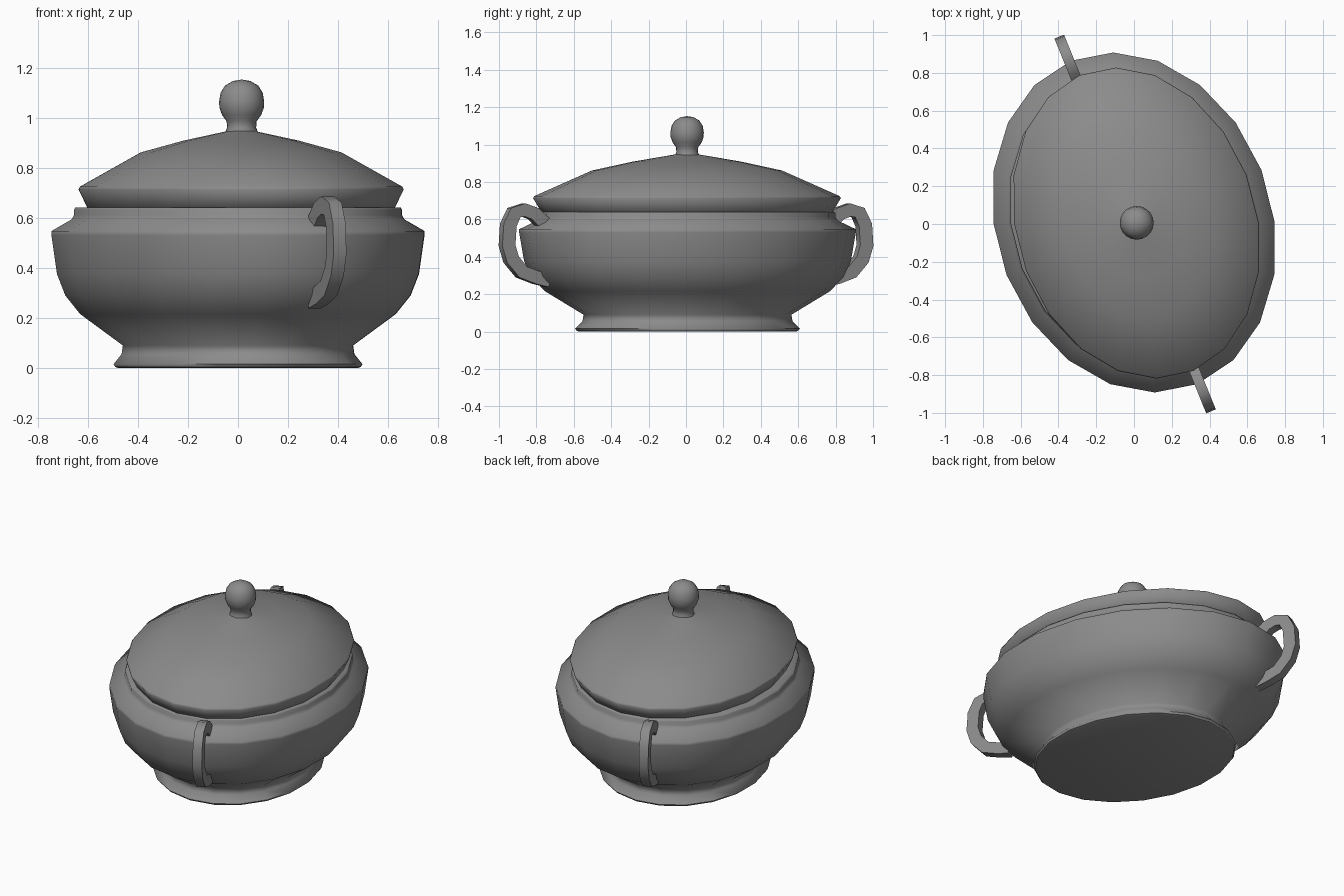
import bpy, bmesh, math
from mathutils import Vector

if "Cube" in bpy.data.objects:
    bpy.data.objects.remove(bpy.data.objects["Cube"])

# Dark grey glaze
glaze = bpy.data.materials.new("dark_grey")
glaze.diffuse_color = (.26, .26, .26, 1)
glaze.use_nodes = True
glaze.node_tree.nodes["Principled BSDF"].inputs["Base Color"].default_value = glaze.diffuse_color


def finish(name, bm):
    bmesh.ops.remove_doubles(bm, verts=bm.verts, dist=1e-5)
    bmesh.ops.recalc_face_normals(bm, faces=bm.faces)
    me = bpy.data.meshes.new(name)
    bm.to_mesh(me)
    bm.free()
    me.materials.append(glaze)
    ob = bpy.data.objects.new(name, me)
    bpy.context.collection.objects.link(ob)
    bpy.ops.object.select_all(action='DESELECT')
    ob.select_set(True)
    bpy.context.view_layer.objects.active = ob
    bpy.ops.object.shade_smooth_by_angle(angle=math.radians(72))
    return ob


def oval_lathe(name, profile, y_ratio, shear, centre, sides=20, cap_bottom=False):
    """Turn an (x radius, z) profile into a slanted oval form."""
    bm = bmesh.new()
    rings = []
    for r, z in profile:
        ring = []
        for i in range(sides):
            a = 2 * math.pi * i / sides
            y = r * y_ratio * math.cos(a)
            x = r * math.sin(a) - shear * y
            ring.append(bm.verts.new((centre[0] + x, centre[1] + y, z)))
        rings.append(ring)
    for lo, hi in zip(rings, rings[1:]):
        for i in range(sides):
            j = (i + 1) % sides
            bm.faces.new((lo[i], lo[j], hi[j], hi[i]))
    if cap_bottom:
        bm.faces.new(rings[0])
    bmesh.ops.dissolve_degenerate(bm, dist=1e-6, edges=bm.edges)
    return finish(name, bm)


def handle(name, side):
    """Sweep a flat rectangular section along the ear-shaped path."""
    path = [(.765, .58), (.815, .63), (.87, .65), (.92, .636), (.95, .57),
            (.957, .46), (.935, .385), (.88, .318), (.80, .288), (.735, .272)]
    out = Vector((-.405, 1, 0)) * side          # lengthwise, per unit of y
    across = Vector((1, .405, 0)).normalized() * .0275
    thick = .035
    bm = bmesh.new()
    rings = []
    for k, (p, z) in enumerate(path):
        a, b = path[max(k - 1, 0)], path[min(k + 1, len(path) - 1)]
        t = Vector((b[0] - a[0], b[1] - a[1])).normalized()
        n = Vector((-t.y, t.x)) * thick
        ring = []
        for s, w in ((1, 1), (1, -1), (-1, -1), (-1, 1)):
            ring.append(bm.verts.new(out * (p + s * n.x)
                                     + Vector((.006, 0, z + s * n.y)) + across * w))
        rings.append(ring)
    for lo, hi in zip(rings, rings[1:]):
        for i in range(4):
            j = (i + 1) % 4
            bm.faces.new((lo[i], lo[j], hi[j], hi[i]))
    bm.faces.new(rings[0])
    bm.faces.new(rings[-1])
    return finish(name, bm)


# Bowl with flared foot, shoulder and rim lip
oval_lathe("bowl", [(.49, .004), (.497, .015), (.465, .055), (.46, .09), (.63, .215),
                    (.69, .29), (.723, .375), (.745, .53), (.745, .547), (.665, .593),
                    (.655, .61), (.655, .632), (.65, .64), (.60, .64), (.595, .62)],
           .9 / .745, .122, (0, .008))

# Flat underside of the foot
oval_lathe("foot_base", [(0, 0), (.48, 0), (.49, .004)], .9 / .745, .122, (0, .008))

# Domed lid
oval_lathe("lid", [(.60, .632), (.613, .64), (.648, .713), (.643, .724), (.40, .861),
                   (.23, .908), (.05, .947)],
           .823 / .648, .13, (.0125, .005))

# Ball knob on a short neck
oval_lathe("knob", [(.066, .94), (.058, .96), (.06, .985), (.078, 1.01), (.089, 1.04),
                    (.09, 1.065), (.084, 1.1), (.066, 1.128), (.035, 1.146), (0, 1.152)],
           .99, 0, (.0145, .006))

# Two ear handles at the ends of the long axis
handle("back_handle", 1)
handle("front_handle", -1)
